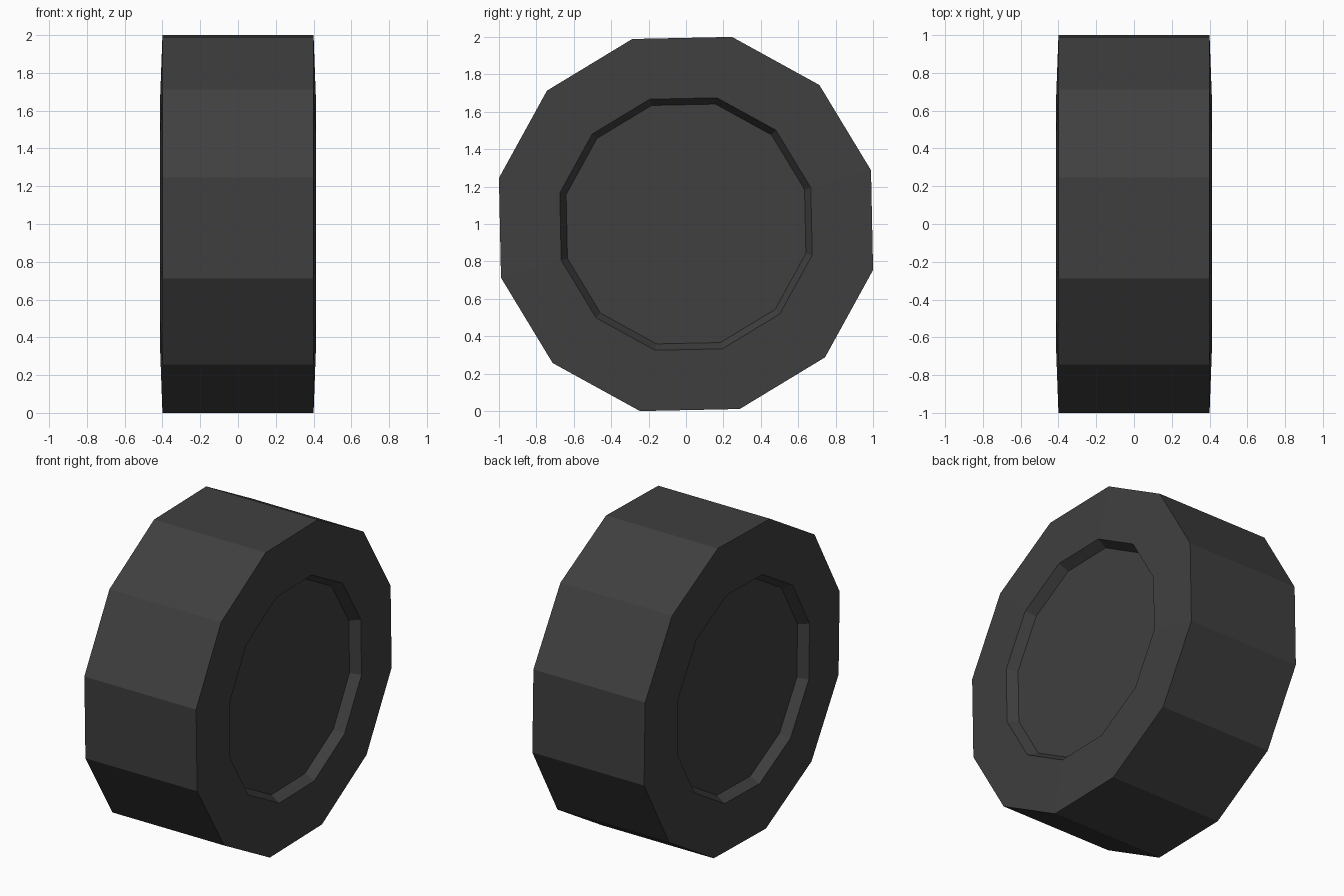
import bpy, bmesh, math

if "Cube" in bpy.data.objects:
    bpy.data.objects.remove(bpy.data.objects["Cube"])

SIDES = 12
OFFSET = math.radians(16.2)   # slight roll of the wheel

rubber = bpy.data.materials.new("dark_grey_rubber")
rubber.diffuse_color = (0.05, 0.05, 0.05, 1)
rubber.use_nodes = True
rubber.node_tree.nodes["Principled BSDF"].inputs["Base Color"].default_value = rubber.diffuse_color

# Half profile (x, radius) from recessed hub to tread edge, mirrored for the other side
half = [(0.35, 0.66), (0.412, 0.695), (0.40, 1.03)]
profile = half + [(-x, r) for x, r in reversed(half)]

bm = bmesh.new()
rings = []
for x, r in profile:
    ring = []
    for i in range(SIDES):
        a = OFFSET + 2 * math.pi * i / SIDES
        ring.append(bm.verts.new((x, r * math.cos(a), 1 + r * math.sin(a))))
    rings.append(ring)

# Rim, sidewalls and tread
for a, b in zip(rings, rings[1:]):
    for i in range(SIDES):
        j = (i + 1) % SIDES
        bm.faces.new((a[i], a[j], b[j], b[i]))

# Recessed hub discs
bm.faces.new(rings[0])
bm.faces.new(rings[-1])
bmesh.ops.recalc_face_normals(bm, faces=bm.faces[:])

mesh = bpy.data.meshes.new("wheel")
bm.to_mesh(mesh)
bm.free()
mesh.materials.append(rubber)
wheel = bpy.data.objects.new("wheel", mesh)
bpy.context.collection.objects.link(wheel)
